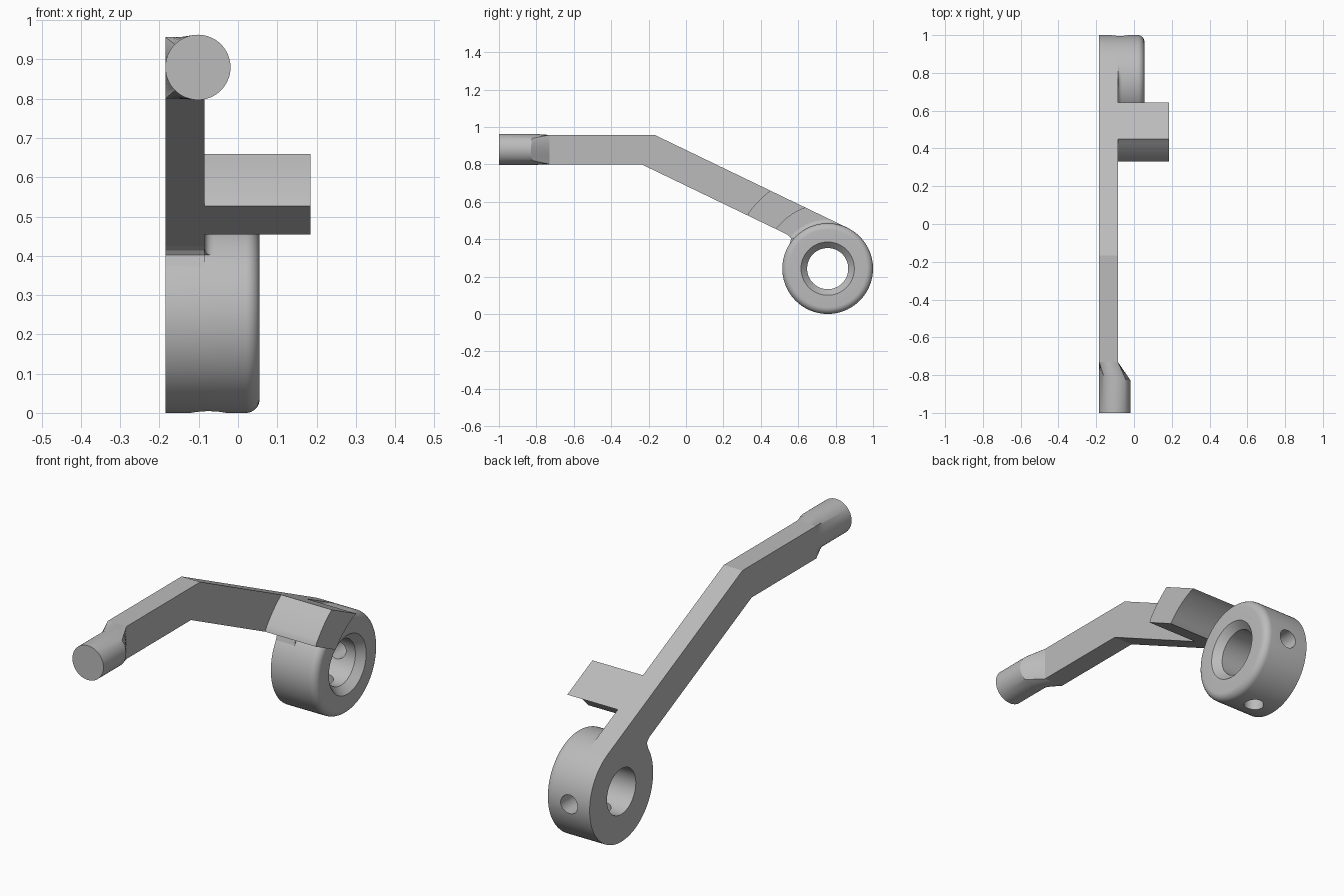
import bpy, bmesh
from math import sin, cos, tan, pi, radians, hypot, atan2, asin
from mathutils import Matrix, Vector

if "Cube" in bpy.data.objects:
    bpy.data.objects.remove(bpy.data.objects["Cube"])

metal = bpy.data.materials.new("plain_grey")
metal.use_nodes = True
grey = (0.5, 0.5, 0.5, 1)
metal.diffuse_color = grey
metal.node_tree.nodes["Principled BSDF"].inputs["Base Color"].default_value = grey

BACK, SIDE = -0.185, -0.085        # flat faces of the arm
CY, CZ, R, BORE = 0.7575, 0.2425, 0.2425, 0.11


def finish(name, bm):
    bmesh.ops.recalc_face_normals(bm, faces=bm.faces)
    mesh = bpy.data.meshes.new(name)
    bm.to_mesh(mesh)
    bm.free()
    mesh.materials.append(metal)
    ob = bpy.data.objects.new(name, mesh)
    bpy.context.collection.objects.link(ob)
    return ob


def smooth(ob):
    bpy.ops.object.select_all(action='DESELECT')
    ob.select_set(True)
    bpy.context.view_layer.objects.active = ob
    bpy.ops.object.shade_smooth_by_angle(angle=radians(28))


def prism(name, outline, x0, x1):
    """Extrude a (y, z) outline along x."""
    bm = bmesh.new()
    face = bm.faces.new([bm.verts.new((x0, y, z)) for y, z in outline])
    ext = bmesh.ops.extrude_face_region(bm, geom=[face])
    verts = [v for v in ext["geom"] if isinstance(v, bmesh.types.BMVert)]
    bmesh.ops.translate(bm, verts=verts, vec=(x1 - x0, 0, 0))
    return finish(name, bm)


def loft(name, sections, closed=False, caps=True):
    """Skin a row of matching point loops."""
    bm = bmesh.new()
    rows = [[bm.verts.new(p) for p in s] for s in sections]
    pairs = list(zip(rows, rows[1:])) + ([(rows[-1], rows[0])] if closed else [])
    for a, b in pairs:
        for i in range(len(a)):
            j = (i + 1) % len(a)
            bm.faces.new((a[i], a[j], b[j], b[i]))
    if caps and not closed:
        bm.faces.new(rows[0])
        bm.faces.new(rows[-1])
    return finish(name, bm)


def around(x, r, a):
    return (x, CY + r * cos(a), CZ + r * sin(a))


# Hub with a rounded outer rim and a chamfered bore
round_r, front = 0.035, 0.055
profile = [(BACK, BORE), (BACK, R)]
for k in range(9):
    a = k * pi / 16
    profile.append((front - round_r + round_r * sin(a), R - round_r + round_r * cos(a)))
profile += [(front, BORE + 0.0325), (front - 0.035, BORE)]
steps = 96
hub = loft("hub", [[around(x, r, 2 * pi * k / steps) for x, r in profile]
                   for k in range(steps)], closed=True)

# Two radial screw holes, at the back and underneath
for axis, direction in (('X', Vector((0, 1, 0))), ('Z', Vector((0, 0, -1)))):
    bm = bmesh.new()
    bmesh.ops.create_cone(bm, cap_ends=True, segments=40, radius1=0.045,
                          radius2=0.045, depth=0.3)
    if axis == 'X':
        bmesh.ops.rotate(bm, verts=bm.verts, matrix=Matrix.Rotation(pi / 2, 3, 'X'))
    bmesh.ops.translate(bm, verts=bm.verts, vec=Vector((-0.075, CY, CZ)) + direction * 0.2)
    cutter = finish("screw_hole_cutter", bm)
    cutter.hide_render = True
    mod = hub.modifiers.new("screw_hole", 'BOOLEAN')
    mod.operation, mod.solver, mod.object = 'DIFFERENCE', 'EXACT', cutter
    bpy.context.view_layer.objects.active = hub
    bpy.ops.object.modifier_apply(modifier=mod.name)
    bpy.data.objects.remove(cutter)
smooth(hub)

# Bent arm: the upper edge runs tangent to the hub
TOP, LOW, NECK = 0.957, 0.80, -0.73
bend_y, low_bend = -0.167, -0.2375
dy, dz = CY - bend_y, CZ - TOP
slope = atan2(dz, dy) + asin(R / hypot(dy, dz))
normal = slope + pi / 2


def low_edge(y):
    return (y, LOW + tan(slope) * (y - low_bend))


def top_edge(y):
    return (y, TOP + tan(slope) * (y - bend_y))


def rim(deg, r=R):
    return around(0, r, radians(deg))[1:]


inner = [rim(d, 0.17) for d in (66, 90, 115, 140, 157)]
arm = [(NECK, LOW), (NECK, TOP), (bend_y, TOP), rim(normal * 180 / pi)] + inner
arm += [rim(147), (0.562, 0.402), (0.555, 0.413), low_edge(0.54), (low_bend, LOW)]
prism("bent_arm", arm, BACK, SIDE)

# Small concave fillet where the hub meets the side of the arm
fillet = 0.02
sections = []
for k in range(25):
    a = normal + (radians(139) - normal) * k / 24
    h = max(min(fillet, R / cos(a - normal) - R), 0.0005)
    curve = [(SIDE + fillet * (1 - cos(t)), R + h * (1 - sin(t)))
             for t in [i * pi / 10 for i in range(6)]]
    sections.append([around(x, r, a) for x, r in curve + [(SIDE, R - 0.005)]])
smooth(loft("hub_fillet", sections))


# Side tab, bounded by arcs about the hub axis and by the arm edges
def arc_between(r, low_y, top_y, n=12):
    (y0, z0), (y1, z1) = low_edge(low_y), top_edge(top_y)
    a0, a1 = atan2(z0 - CZ, y0 - CY), atan2(z1 - CZ, y1 - CY)
    mid = [around(0, r, a0 + (a1 - a0) * k / n)[1:] for k in range(1, n)]
    return [(y0, z0)] + mid + [(y1, z1)]


tab = arc_between(0.517, 0.33, 0.45) + arc_between(0.347, 0.48, 0.642)[::-1]
smooth(prism("side_tab", tab, SIDE - 0.02, 0.185))

# Round peg blending into the square end of the arm
peg_r, peg_x, peg_z, n = 0.083, -0.102, 0.88, 64
square, circle, end = [], [], []
for k in range(n):
    c, s = cos(2 * pi * k / n), sin(2 * pi * k / n)
    m = max(abs(c), abs(s))
    square.append(((BACK + SIDE) / 2 + c / m * (SIDE - BACK) / 2, NECK,
                   (TOP + LOW) / 2 + s / m * (TOP - LOW) / 2))
    x, z = peg_x + peg_r * c, peg_z + peg_r * s
    circle.append((x, -0.813 - 0.015 * c, z))
    end.append((x, -1, z))
smooth(loft("round_peg", [square, circle, end]))
